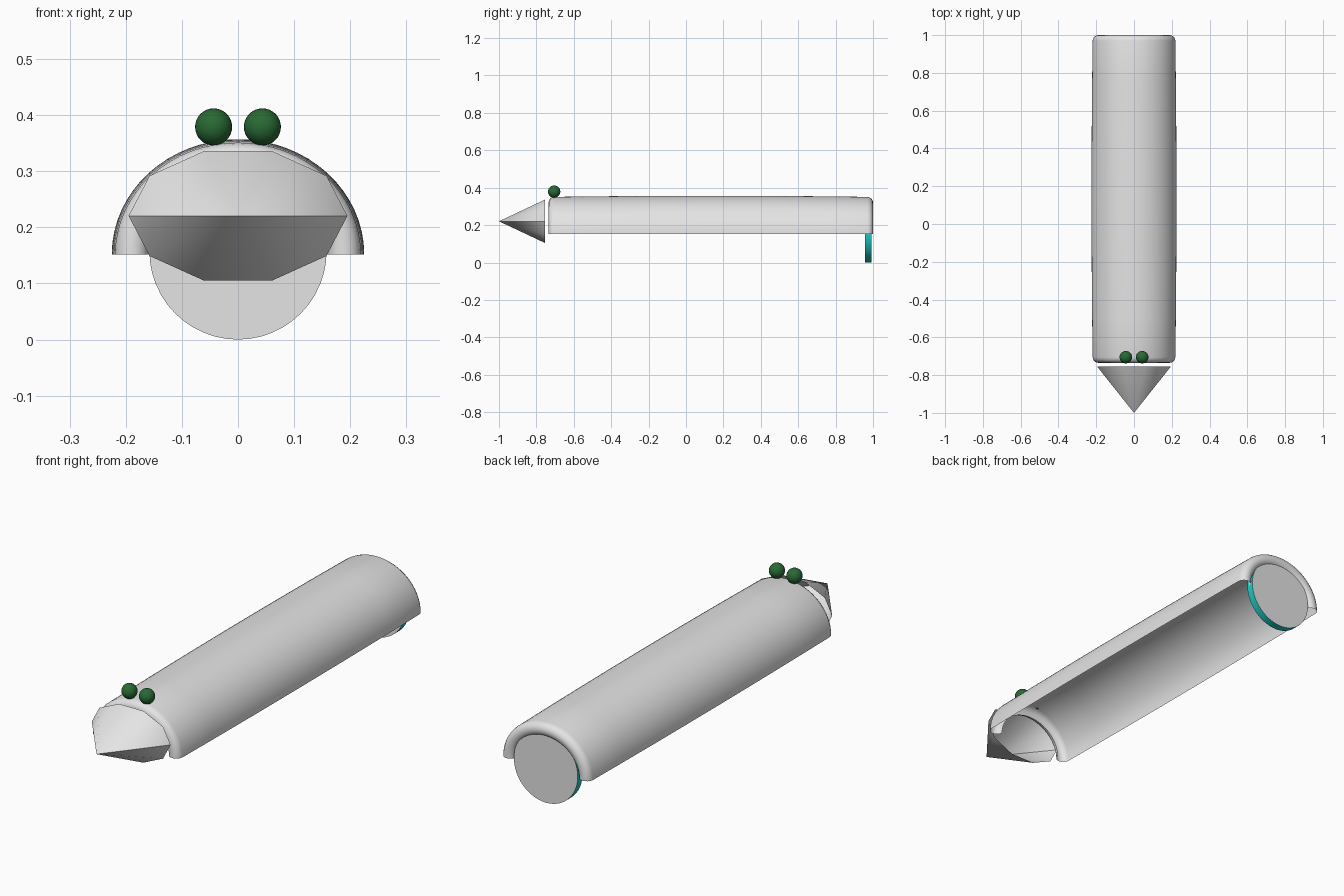
import bpy, bmesh, math
from mathutils import Matrix

cube = bpy.data.objects.get("Cube")
if cube:
    bpy.data.objects.remove(cube, do_unlink=True)


def material(name, rgb):
    m = bpy.data.materials.new(name)
    m.use_nodes = True
    m.diffuse_color = (*rgb, 1)
    m.node_tree.nodes["Principled BSDF"].inputs["Base Color"].default_value = (*rgb, 1)
    return m


GREY = material("light grey", (0.78, 0.78, 0.78))
GREEN = material("dark green", (0.022, 0.14, 0.035))
TEAL = material("teal", (0.015, 0.62, 0.58))


def finish(bm, name, mats, angle):
    mesh = bpy.data.meshes.new(name)
    bm.to_mesh(mesh)
    bm.free()
    ob = bpy.data.objects.new(name, mesh)
    bpy.context.collection.objects.link(ob)
    for m in mats:
        mesh.materials.append(m)
    bpy.ops.object.select_all(action='DESELECT')
    ob.select_set(True)
    bpy.context.view_layer.objects.active = ob
    bpy.ops.object.shade_smooth_by_angle(angle=math.radians(angle))
    return ob


# Half-tube body: a thin sheet whose ends roll inwards, swept over an arch
BASE, FRONT, BACK = 0.152, -0.735, 1.0
ROUND, ARCH_STEPS, LENGTH_STEPS, END_STEPS = 0.03, 32, 8, 8
mid, half = (FRONT + BACK) / 2, (BACK - FRONT) / 2 - ROUND

# Pairs of (position along y, depth below the outer surface)
lip = [(half + ROUND * math.sin(a), ROUND - ROUND * math.cos(a))
       for a in (math.pi * i / END_STEPS for i in range(END_STEPS + 1))]
sheet = [(mid - y, depth) for y, depth in reversed(lip)]
sheet += [(mid + half * (2 * i / LENGTH_STEPS - 1), 0) for i in range(1, LENGTH_STEPS)]
sheet += [(mid + y, depth) for y, depth in lip]

bm = bmesh.new()
rows = []
for i in range(ARCH_STEPS + 1):
    a = math.pi * i / ARCH_STEPS
    row = []
    for y, depth in sheet:
        drop = depth + 0.006 * ((y - mid) / half) ** 2
        row.append(bm.verts.new(((0.225 - drop) * math.cos(a), y,
                                 BASE + (0.205 - drop) * math.sin(a))))
    rows.append(row)
for a, b in zip(rows, rows[1:]):
    for j in range(len(sheet) - 1):
        bm.faces.new((a[j], a[j + 1], b[j + 1], b[j]))
bm.normal_update()
top = max(bm.faces, key=lambda f: f.calc_center_median().z)
if top.normal.z < 0:
    bmesh.ops.reverse_faces(bm, faces=bm.faces)
finish(bm, "body_shell", [GREY], 50)

# Flattened ten-sided hollow nose cone
bm = bmesh.new()
bmesh.ops.create_cone(bm, cap_ends=False, segments=10, radius1=1, radius2=0, depth=1)
bmesh.ops.remove_doubles(bm, verts=bm.verts, dist=0.0001)
bmesh.ops.rotate(bm, verts=bm.verts, matrix=Matrix.Rotation(math.pi / 2, 3, 'X'))
# Start the polygon at the sides
lead = max((v for v in bm.verts if v.co.y > 0), key=lambda v: v.co.x)
turn = math.atan2(lead.co.z, lead.co.x)
bmesh.ops.rotate(bm, verts=bm.verts, matrix=Matrix.Rotation(turn, 3, 'Y'))
bmesh.ops.scale(bm, verts=bm.verts, vec=(0.195, 0.245, 0.1215))
bmesh.ops.translate(bm, verts=bm.verts, vec=(0, -0.8775, 0.2205))
finish(bm, "nose_cone", [GREY], 40)

# Eyes
for side, x in (("left", 0.0435), ("right", -0.0435)):
    bm = bmesh.new()
    bmesh.ops.create_uvsphere(bm, u_segments=32, v_segments=16, radius=0.033)
    bmesh.ops.rotate(bm, verts=bm.verts, matrix=Matrix.Rotation(math.pi / 2, 3, 'X'))
    bmesh.ops.translate(bm, verts=bm.verts, vec=(x, -0.705, 0.379))
    finish(bm, side + "_eye", [GREEN], 60)

# Rear disc with a coloured rim
bm = bmesh.new()
bmesh.ops.create_cone(bm, cap_ends=True, segments=48, radius1=0.158, radius2=0.158, depth=0.034)
bmesh.ops.rotate(bm, verts=bm.verts, matrix=Matrix.Rotation(math.pi / 2, 3, 'X'))
bmesh.ops.translate(bm, verts=bm.verts, vec=(0, 0.974, 0.158))
bm.normal_update()
for f in bm.faces:
    f.material_index = 0 if abs(f.normal.y) > 0.5 else 1
finish(bm, "rear_disc", [GREY, TEAL], 40)
